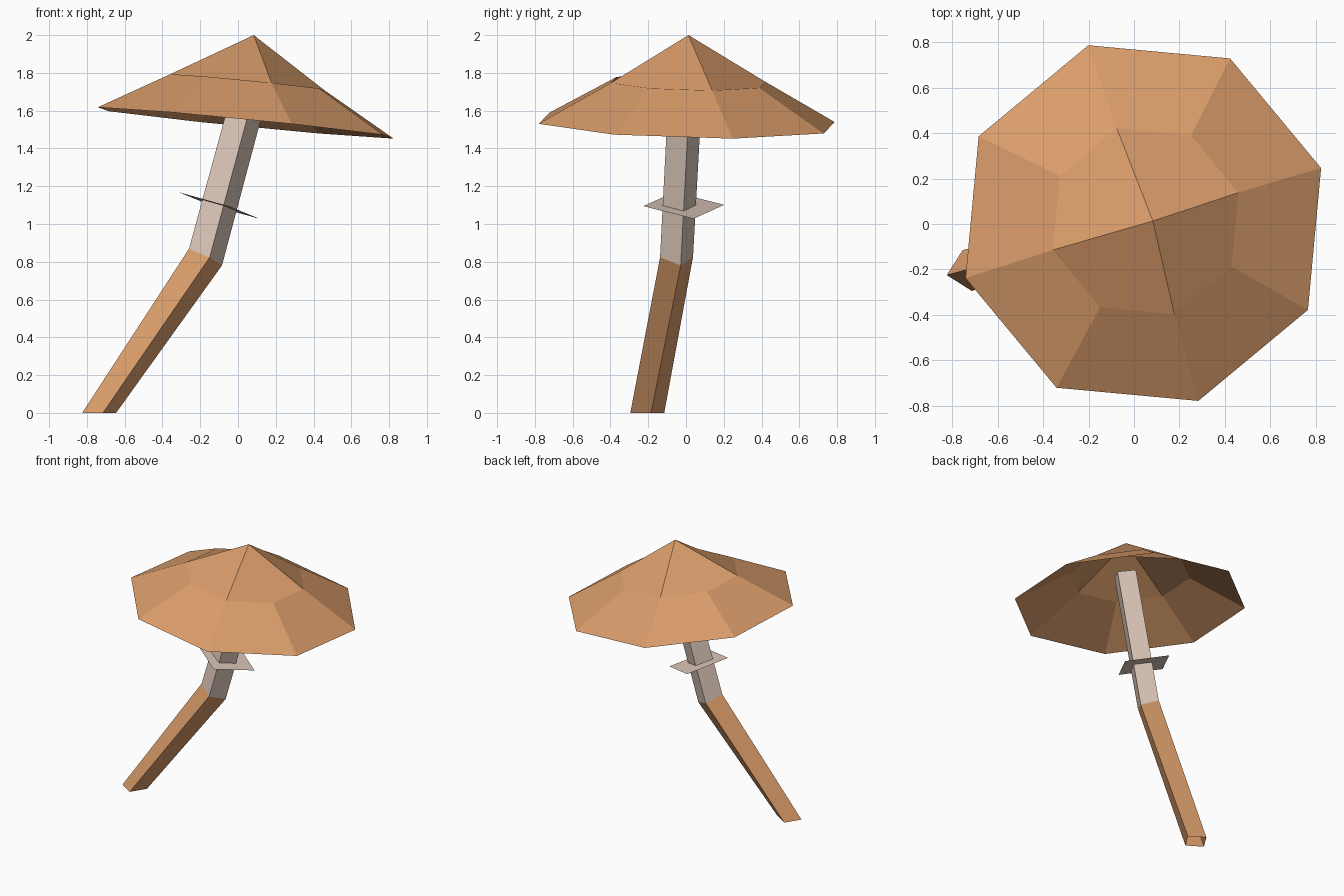
import bpy, math
from mathutils import Vector

if "Cube" in bpy.data.objects:
    bpy.data.objects.remove(bpy.data.objects["Cube"])


def material(name, rgb):
    m = bpy.data.materials.new(name)
    m.diffuse_color = (*rgb, 1)
    m.use_nodes = True
    m.node_tree.nodes["Principled BSDF"].inputs["Base Color"].default_value = m.diffuse_color
    return m


ORANGE = material("orange_brown", (0.70, 0.335, 0.145))
CREAM = material("pale_cream", (0.72, 0.57, 0.49))


def build(name, verts, faces, mat):
    me = bpy.data.meshes.new(name)
    me.from_pydata(verts, [], faces)
    me.materials.append(mat)
    ob = bpy.data.objects.new(name, me)
    bpy.context.collection.objects.link(ob)
    return ob


def ring(centre, radius, sides, start, slope_x, slope_y):
    """Regular ring seen from above, lying on a tilted plane."""
    pts = []
    for i in range(sides):
        a = math.radians(start) + math.tau * i / sides
        dx, dy = radius * math.cos(a), radius * math.sin(a)
        pts.append(Vector(centre) + Vector((dx, dy, slope_x * dx + slope_y * dy)))
    return pts


def tube(name, low, high, mat):
    n = len(low)
    faces = [(i, (i + 1) % n, n + (i + 1) % n, n + i) for i in range(n)]
    return build(name, low + high, faces, mat)


# Cap: open eight-sided shell, its upper part made of four kite faces
rim = ring((0.041, 0.004, 1.535), 0.82, 8, 17.2, -0.0985, -0.0245)
mid = ring((0.051, 0.012, 1.75), 0.428, 8, 17.2, -0.0985, -0.0245)
apex = Vector((0.083, 0.013, 2.0))
faces = [(i, (i + 1) % 8, 8 + (i + 1) % 8, 8 + i) for i in range(8)]
faces += [(8 + i, 9 + i, 8 + (i + 2) % 8, 16) for i in range(0, 8, 2)]
build("cap", rim + mid + [apex], faces, ORANGE)

# Stem: two open square tubes meeting at the bend
base = ring((-0.735, -0.205, 0), 0.092, 4, 12.5, 0, 0)
bend = ring((-0.172, -0.05, 0.825), 0.09, 4, 14, -0.48, -0.10)
top = ring((0.08, 0.0, 1.76), 0.092, 4, 14, -0.27, -0.057)
tube("lower_stem", base, bend, ORANGE)
tube("upper_stem", bend, top, CREAM)

# Collar: thin square sheet around the stem
collar = ring((-0.10, -0.012, 1.098), 0.22, 4, 13.5, -0.315, -0.06)
build("stem_collar", collar, [(0, 1, 2, 3)], CREAM)
